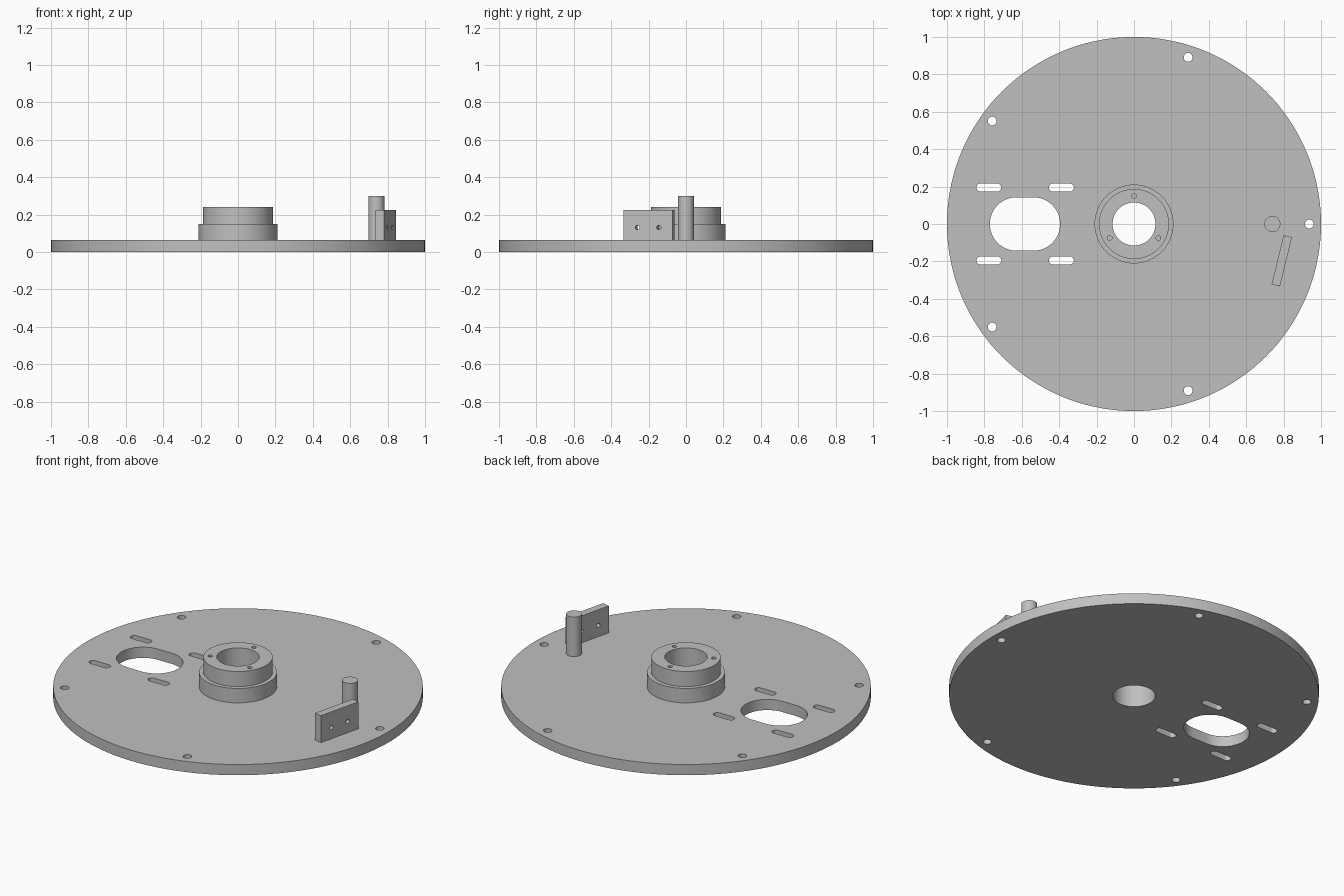
import bpy, bmesh
from math import sin, cos, pi, radians
from mathutils import Matrix

cube = bpy.data.objects.get("Cube")
if cube:
    bpy.data.objects.remove(cube, do_unlink=True)

grey = bpy.data.materials.new("machined grey")
grey.use_nodes = True
GREY = (0.53, 0.53, 0.53, 1)
grey.diffuse_color = GREY
grey.node_tree.nodes["Principled BSDF"].inputs["Base Color"].default_value = GREY

PLATE_TOP = 0.064


def add_prism(bm, x, y, r, z0, z1, straight=0.0, steps=16):
    """Upright cylinder, or a slot along x when straight is above zero."""
    points = []
    for side in (1, -1):
        for i in range(steps + 1):
            a = -pi / 2 + pi * i / steps
            points.append((x + side * (straight / 2 + r * cos(a)), y + side * r * sin(a), z0))
    verts = [bm.verts.new(p) for p in points]
    bmesh.ops.remove_doubles(bm, verts=verts, dist=1e-5)
    face = bm.faces.new([v for v in verts if v.is_valid])
    new = bmesh.ops.extrude_face_region(bm, geom=[face])["geom"]
    top = [v for v in new if isinstance(v, bmesh.types.BMVert)]
    bmesh.ops.translate(bm, verts=top, vec=(0, 0, z1 - z0))


def make_object(name, bm):
    bmesh.ops.recalc_face_normals(bm, faces=bm.faces)
    mesh = bpy.data.meshes.new(name)
    bm.to_mesh(mesh)
    bm.free()
    mesh.materials.append(grey)
    obj = bpy.data.objects.new(name, mesh)
    bpy.context.collection.objects.link(obj)
    return obj


def activate(obj):
    bpy.ops.object.select_all(action="DESELECT")
    obj.select_set(True)
    bpy.context.view_layer.objects.active = obj


def cut(obj, cutter_bm):
    cutter = make_object("hole_cutter", cutter_bm)
    cutter.hide_render = True
    mod = obj.modifiers.new("holes", "BOOLEAN")
    mod.operation = "DIFFERENCE"
    mod.solver = "EXACT"
    mod.object = cutter
    activate(obj)
    bpy.ops.object.modifier_apply(modifier=mod.name)
    bpy.data.objects.remove(cutter, do_unlink=True)


def smooth(obj):
    activate(obj)
    bpy.ops.object.shade_smooth_by_angle(angle=radians(30))


# Round base plate
bm = bmesh.new()
add_prism(bm, 0, 0, 1.0, 0, PLATE_TOP, steps=72)
plate = make_object("base_plate", bm)

# Plate openings: bore, large oval window, four slots, five rim holes
holes = bmesh.new()
low, high = -0.1, 0.2
add_prism(holes, 0, 0, 0.115, low, high, steps=32)
add_prism(holes, -0.583, 0, 0.143, low, high, straight=0.09, steps=24)
for x in (-0.776, -0.388):
    for y in (-0.195, 0.195):
        add_prism(holes, x, y, 0.0215, low, high, straight=0.09)
for i in range(5):
    a = 2 * pi * i / 5
    add_prism(holes, 0.937 * cos(a), 0.937 * sin(a), 0.0235, low, high)
cut(plate, holes)
smooth(plate)

# Stepped hub, lathed around the bore
profile = [(0.115, PLATE_TOP), (0.211, PLATE_TOP), (0.211, 0.15),
           (0.187, 0.15), (0.187, 0.24), (0.115, 0.24)]
bm = bmesh.new()
ring = [bm.verts.new((r, 0, z)) for r, z in profile]
edges = [bm.edges.new((ring[i], ring[(i + 1) % len(ring)])) for i in range(len(ring))]
bmesh.ops.spin(bm, geom=ring + edges, cent=(0, 0, 0), axis=(0, 0, 1),
               angle=2 * pi, steps=64, use_merge=True)
bmesh.ops.remove_doubles(bm, verts=bm.verts, dist=1e-5)
hub = make_object("hub", bm)

# Three blind screw holes in the hub
holes = bmesh.new()
for i in range(3):
    a = pi / 2 + 2 * pi * i / 3
    add_prism(holes, 0.15 * cos(a), 0.15 * sin(a), 0.0125, 0.14, 0.3, steps=10)
cut(hub, holes)
smooth(hub)

# Upright pin
bm = bmesh.new()
add_prism(bm, 0.74, 0, 0.043, PLATE_TOP, 0.30)
smooth(make_object("pin", bm))

# Angled bracket with two cross holes
height = 0.225 - PLATE_TOP
place = Matrix.Translation((0.79, -0.197, PLATE_TOP + height / 2)) @ Matrix.Rotation(radians(-13.7), 4, "Z")
bm = bmesh.new()
bmesh.ops.create_cube(bm, size=1, matrix=place @ Matrix.Diagonal((0.046, 0.27, height, 1)))
bracket = make_object("bracket", bm)
holes = bmesh.new()
for y in (-0.059, 0.059):
    add_prism(holes, 0.013, y, 0.012, -0.1, 0.1, steps=10)
bmesh.ops.transform(holes, matrix=place @ Matrix.Rotation(pi / 2, 4, "Y"), verts=holes.verts)
cut(bracket, holes)
smooth(bracket)
